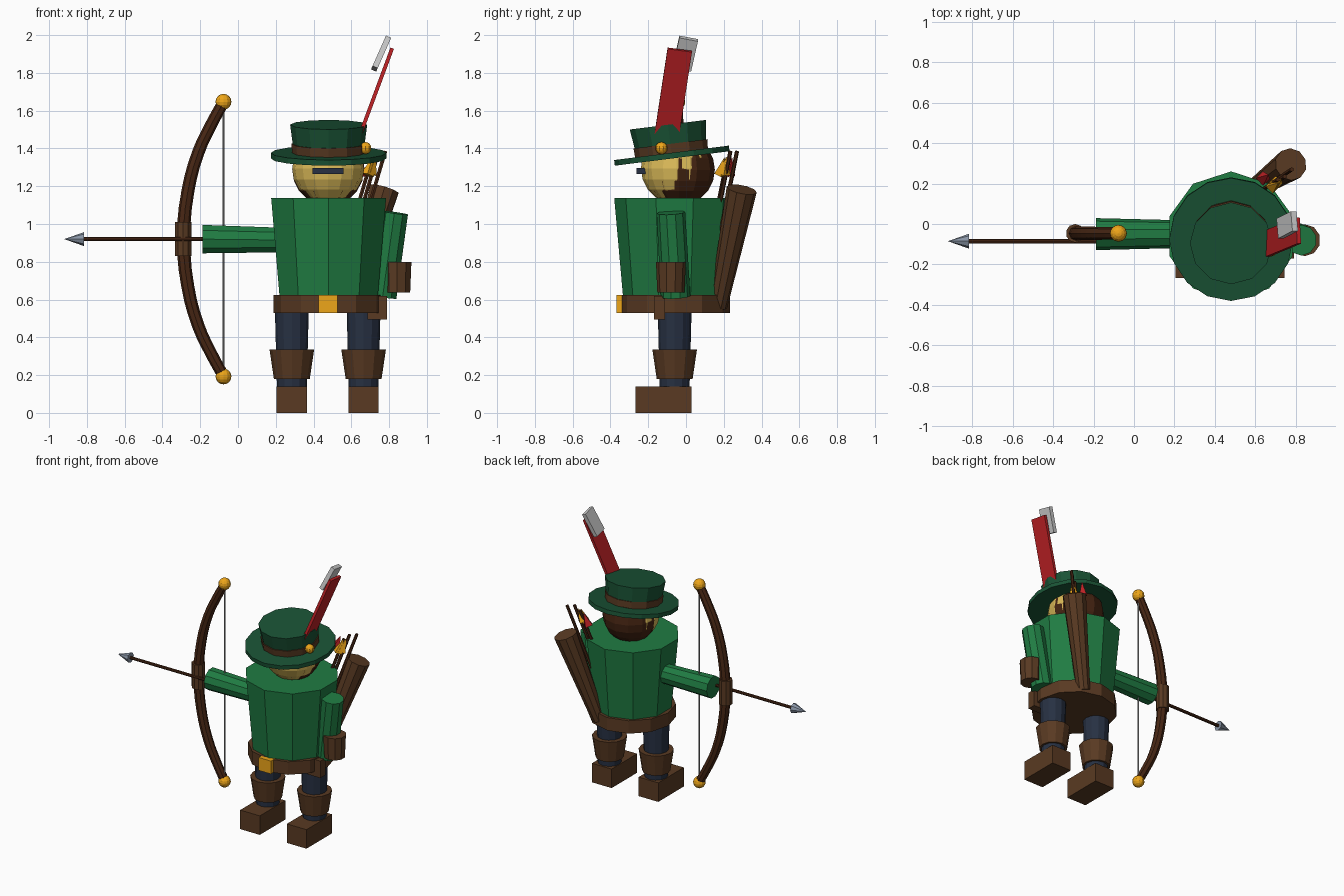
import bpy, bmesh
from mathutils import Vector, Matrix

if "Cube" in bpy.data.objects:
    bpy.data.objects.remove(bpy.data.objects["Cube"])

def mat(name, r, g, b):
    m = bpy.data.materials.new(name)
    m.diffuse_color = (r, g, b, 1)
    m.use_nodes = True
    m.node_tree.nodes["Principled BSDF"].inputs["Base Color"].default_value = m.diffuse_color
    return m

GREEN = mat("cloth_green", .014, .2, .055)
DARK = mat("felt_green", .01, .085, .035)
BROWN = mat("leather", .1, .042, .016)
WOOD = mat("wood", .065, .02, .007)
HAIR = mat("hair", .06, .018, .006)
SKIN = mat("skin", .72, .5, .1)
NAVY = mat("trousers", .02, .03, .055)
GOLD = mat("gold", .85, .38, .01)
RED = mat("red", .5, .015, .018)
STEEL = mat("steel", .25, .3, .38)
STRING = mat("string", .3, .3, .3)
PALE = mat("pale", .6, .6, .6)

def finish(bm, name, material):
    me = bpy.data.meshes.new(name)
    bmesh.ops.recalc_face_normals(bm, faces=bm.faces)
    bm.to_mesh(me)
    bm.free()
    ob = bpy.data.objects.new(name, me)
    bpy.context.collection.objects.link(ob)
    if material:
        me.materials.append(material)
    return ob

def rod(name, p, q, r1, r2, n, material):
    """Cone or cylinder from p to q."""
    p, q = Vector(p), Vector(q)
    d = q - p
    bm = bmesh.new()
    M = Matrix.Translation((p + q) / 2) @ Vector((0, 0, 1)).rotation_difference(d).to_matrix().to_4x4()
    bmesh.ops.create_cone(bm, cap_ends=True, segments=n, radius1=r1, radius2=r2,
                          depth=d.length, matrix=M)
    return finish(bm, name, material)

def box(name, lo, hi, material):
    lo, hi = Vector(lo), Vector(hi)
    bm = bmesh.new()
    bmesh.ops.create_cube(bm, size=1, matrix=Matrix.Translation((lo + hi) / 2)
                          @ Matrix.Diagonal((*(hi - lo), 1)))
    return finish(bm, name, material)

def slat(name, p, q, width, thick, material):
    """Box running from p to q, its width lying mostly along y."""
    p, q = Vector(p), Vector(q)
    z = (q - p).normalized()
    y = (Vector((0, 1, 0)) - z * z.y).normalized()
    x = y.cross(z)
    R = Matrix((x, y, z)).transposed().to_4x4()
    bm = bmesh.new()
    bmesh.ops.create_cube(bm, size=1, matrix=Matrix.Translation((p + q) / 2) @ R
                          @ Matrix.Diagonal((thick, width, (q - p).length, 1)))
    return finish(bm, name, material)

def ball(name, c, r, u, v, material):
    bm = bmesh.new()
    bmesh.ops.create_uvsphere(bm, u_segments=u, v_segments=v, radius=r,
                              matrix=Matrix.Translation(c))
    return finish(bm, name, material)

CX, CY = .48, -.06

# Legs and boots, one set per side
for side, s in (("right", -1), ("left", 1)):
    x = .475 + .19 * s
    rod(side + "_leg", (x, CY, .1), (x, CY, .6), .078, .091, 12, NAVY)
    rod(side + "_boot_cuff", (x, CY, .18), (x, CY, .335), .095, .118, 12, BROWN)
    box(side + "_boot", (x - .08, -.267, 0), (x + .08, .03, .14), BROWN)

# Torso, belt, buckle and pouch
rod("torso", (CX, CY, .6), (CX, CY, 1.138), .272, .32, 10, GREEN)
rod("belt", (CX, CY, .53), (CX, CY, .625), .292, .292, 12, BROWN)
box("buckle", (.426, -.368, .53), (.526, -.32, .625), GOLD)
box("pouch", (.685, -.17, .495), (.79, -.11, .62), BROWN)

# Arms
rod("left_arm", (.765, -.055, .615), (.828, -.08, 1.06), .078, .076, 10, GREEN)
rod("left_glove", (.843, -.08, .637), (.843, -.08, .8), .072, .079, 10, BROWN)
rod("right_arm", (-.188, -.05, .92), (.25, -.05, .915), .079, .068, 10, GREEN)

# Head: skin and hair spheres slightly offset so each shows on its own side
ball("face", (CX - .003, -.049, 1.295), .19, 16, 10, SKIN)
ball("hair_and_beard", (CX - .003, -.037, 1.287), .19, 12, 10, HAIR)
box("eye_slit", (.394, -.262, 1.265), (.558, -.2, 1.297), NAVY)

# Hat stacked along a forward-leaning axis
base, axis = Vector((CX, -.073, 1.347)), Vector((0, -.125, .992))
rod("hat_brim", base, base + axis * .03, .306, .306, 16, DARK)
rod("hat_band", base + axis * .03, base + axis * .078, .194, .197, 12, BROWN)
rod("hat_crown", base + axis * .02, base + axis * .18, .183, .204, 12, DARK)
ball("hat_pin", (.675, -.13, 1.402), .032, 10, 8, GOLD)
slat("feather", (.638, -.105, 1.45), (.813, -.033, 1.922), .13, .02, RED)
slat("feather_tip", (.722, -.022, 1.822), (.793, .014, 1.982), .1, .03, PALE)

# Bow: bent limb, grip, tips and string
BY, BZ = -.046, .92
half = [(-.077, .725), (-.145, .6), (-.21, .46), (-.266, .25)]
path = half + [(-.288, 0)] + [(x, -z) for x, z in reversed(half)]
cu = bpy.data.curves.new("bow_path", 'CURVE')
cu.dimensions = '3D'
cu.bevel_depth = .036
cu.bevel_resolution = 2
cu.resolution_u = 3
cu.use_fill_caps = True
sp = cu.splines.new('BEZIER')
sp.bezier_points.add(len(path) - 1)
for bp, (x, z) in zip(sp.bezier_points, path):
    bp.co = (x, BY, BZ + z)
    bp.handle_left_type = bp.handle_right_type = 'AUTO'
    bp.radius = 1 - .2 * abs(z)
tmp = bpy.data.objects.new("bow_path", cu)
bpy.context.collection.objects.link(tmp)
bpy.context.view_layer.update()
me = bpy.data.meshes.new_from_object(tmp.evaluated_get(bpy.context.evaluated_depsgraph_get()))
bpy.data.objects.remove(tmp)
me.materials.clear()
me.materials.append(WOOD)
me.shade_flat()
bpy.context.collection.objects.link(bpy.data.objects.new("bow_limbs", me))
rod("bow_grip", (-.291, BY, .83), (-.291, BY, 1.01), .046, .046, 10, BROWN)
for label, s in (("upper", 1), ("lower", -1)):
    ball(label + "_bow_tip", (-.077, BY, BZ + .727 * s), .042, 12, 8, GOLD)
rod("bow_string", (-.077, BY, .2), (-.077, BY, 1.64), .005, .005, 6, STRING)

# Nocked arrow
rod("arrow_shaft", (-.84, -.085, .92), (-.1, -.085, .92), .011, .011, 8, WOOD)
rod("arrow_head", (-.815, -.085, .92), (-.92, -.085, .92), .037, 0, 8, STEEL)

# Quiver with three spare arrows and their fletchings
low, top = Vector((.59, .17, .562)), Vector((.775, .295, 1.183))
rod("quiver", low, top, .048, .081, 10, BROWN)
lean = (top - low).normalized()
for i, tip in enumerate([(.78, .27, 1.385), (.745, .235, 1.385), (.71, .22, 1.35)]):
    rod("spare_arrow_%d" % i, Vector(tip) - lean * .62, tip, .011, .011, 6, WOOD)
for i, (c, m) in enumerate([((.685, .185, 1.26), GOLD), ((.7, .2, 1.265), GOLD), ((.637, .225, 1.26), RED)]):
    rod("fletching_%d" % i, c, Vector(c) + lean * .1, .036, 0, 4, m)
